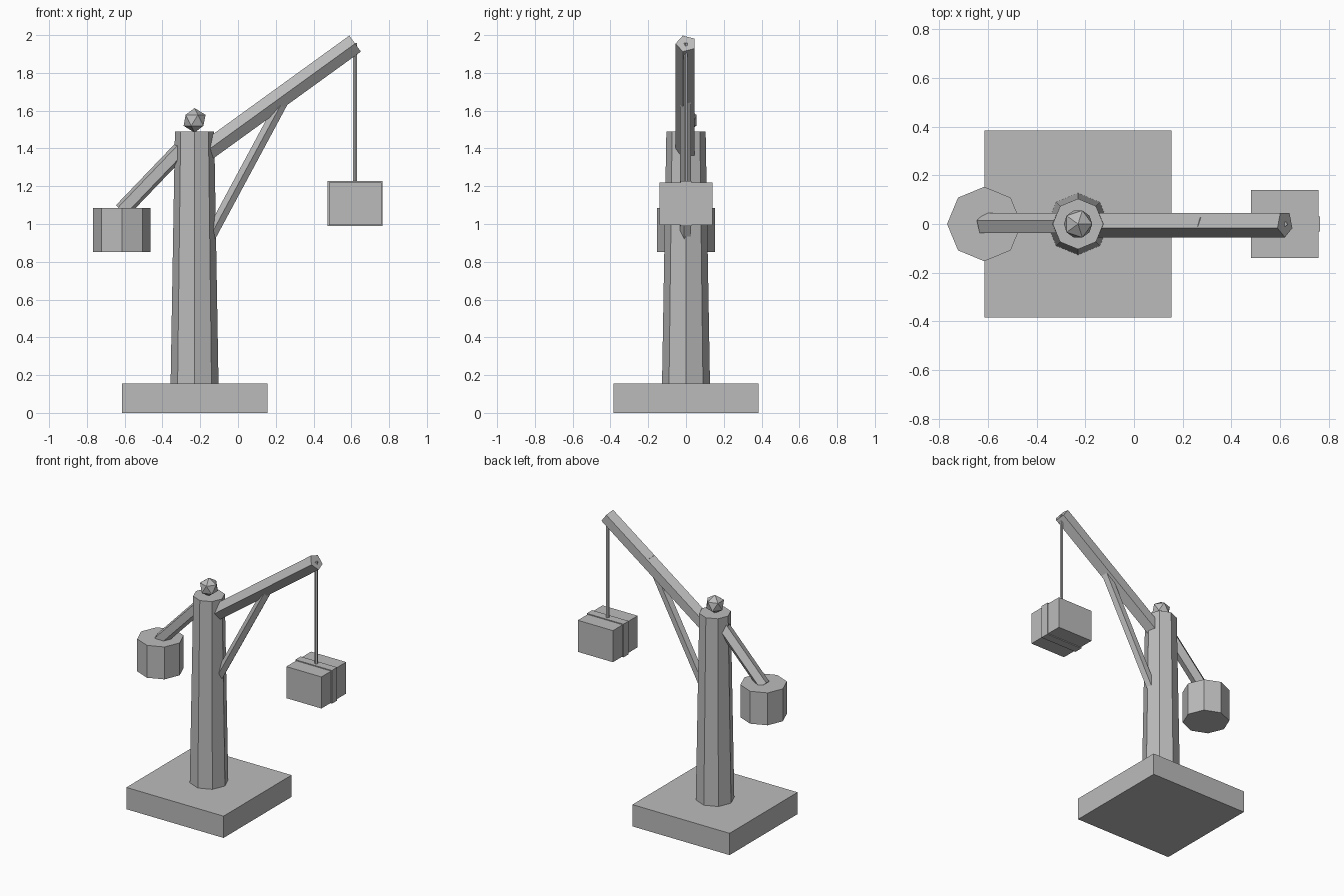
import bpy, bmesh, math
from mathutils import Vector

cube = bpy.data.objects.get("Cube")
if cube:
    bpy.data.objects.remove(cube, do_unlink=True)

grey = bpy.data.materials.new("plain_grey")
grey.use_nodes = True
colour = (0.5, 0.5, 0.5, 1)
grey.diffuse_color = colour
grey.node_tree.nodes["Principled BSDF"].inputs["Base Color"].default_value = colour

POST_X = -0.23
WEIGHT_X = -0.615
LOAD_X = 0.62


def finish(name, bm):
    bmesh.ops.recalc_face_normals(bm, faces=bm.faces)
    mesh = bpy.data.meshes.new(name)
    bm.to_mesh(mesh)
    bm.free()
    mesh.materials.append(grey)
    obj = bpy.data.objects.new(name, mesh)
    bpy.context.collection.objects.link(obj)
    return obj


def box(name, centre, size):
    bm = bmesh.new()
    bmesh.ops.create_cube(bm, size=1)
    bmesh.ops.scale(bm, vec=size, verts=bm.verts)
    bmesh.ops.translate(bm, vec=centre, verts=bm.verts)
    return finish(name, bm)


def beam(name, start, end, r_start, r_end, sides, facing=-1):
    """Prism between two points of the xz plane, one corner towards facing * y."""
    a, b = (Vector((p[0], 0, p[1])) for p in (start, end))
    out = Vector((0, facing, 0))
    side = out.cross((b - a).normalized())
    bm = bmesh.new()
    rings = []
    for centre, radius in ((a, r_start), (b, r_end)):
        angles = [math.tau * i / sides for i in range(sides)]
        rings.append([bm.verts.new(centre + radius * (out * math.cos(t) + side * math.sin(t)))
                      for t in angles])
    for i in range(sides):
        j = (i + 1) % sides
        bm.faces.new((rings[0][i], rings[0][j], rings[1][j], rings[1][i]))
    for ring in rings:
        bm.faces.new(ring)
    return finish(name, bm)


# Base slab and tapered octagonal post
box("base", (POST_X, 0, 0.078), (0.77, 0.77, 0.156))
beam("post", (POST_X, 0.15), (POST_X, 1.49), 0.127, 0.104, 8)

# Faceted knob on the post
bm = bmesh.new()
bmesh.ops.create_icosphere(bm, subdivisions=1, radius=0.065)
bmesh.ops.translate(bm, vec=(POST_X, 0, 1.549), verts=bm.verts)
finish("post_knob", bm)

# Lifting arm with its brace
beam("lifting_arm", (POST_X, 1.34), (LOAD_X, 1.955), 0.055, 0.055, 5)
beam("arm_brace", (-0.15, 0.93), (0.288, 1.745), 0.032, 0.032, 5)

# Rear arm with its counterweight
beam("rear_arm", (-0.27, 1.43), (WEIGHT_X, 1.07), 0.045, 0.045, 5, facing=1)
beam("counterweight", (WEIGHT_X, 0.853), (WEIGHT_X, 1.085), 0.153, 0.153, 8)

# Rope and strapped crate
beam("rope", (LOAD_X, 1.2), (LOAD_X, 1.957), 0.011, 0.011, 5)
box("crate", (LOAD_X, 0, 1.108), (0.278, 0.28, 0.226))
box("crate_strap", (LOAD_X, 0, 1.108), (0.29, 0.06, 0.238))
